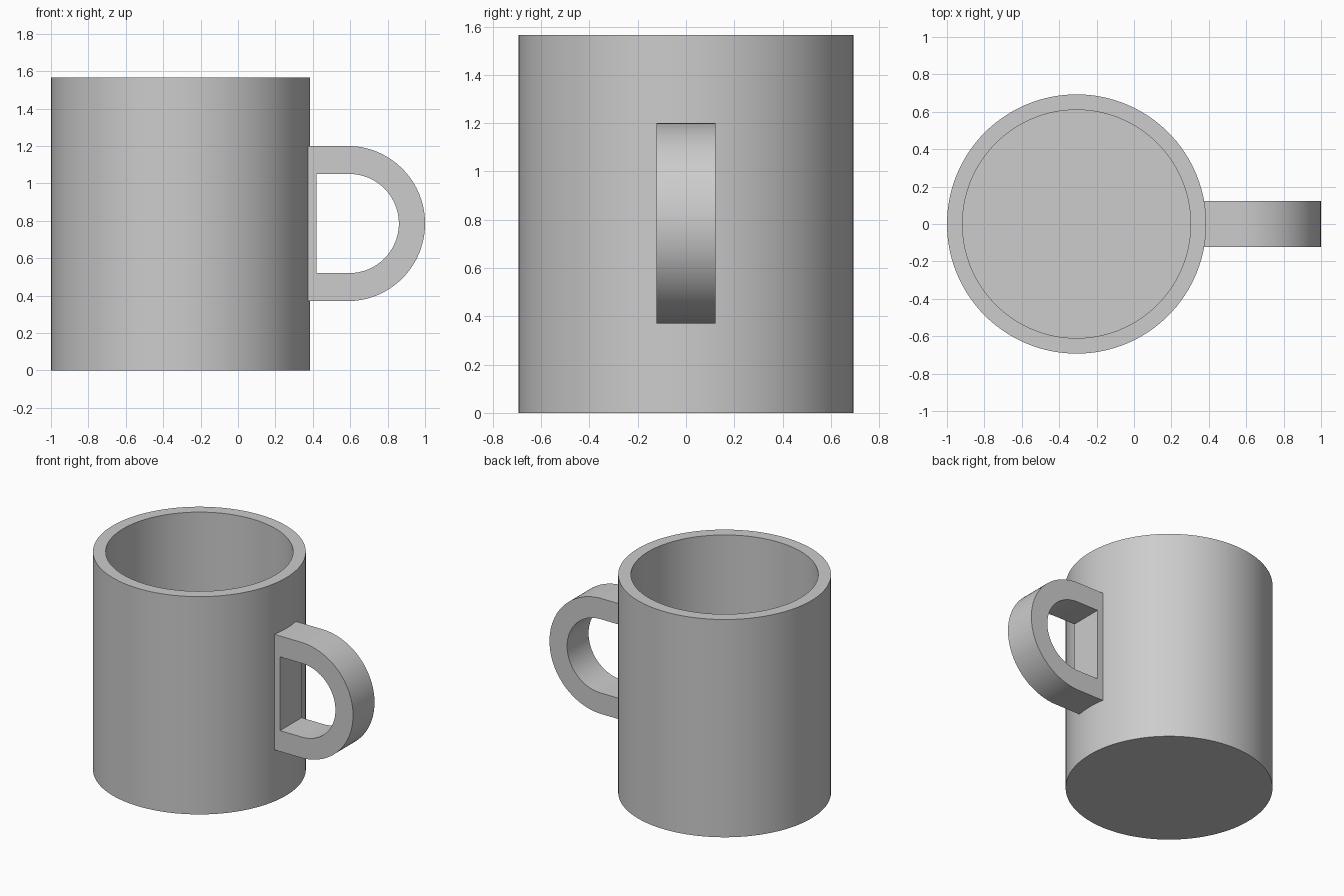
import bpy
import bmesh
from math import pi, sin, cos, radians
from mathutils import Matrix, Vector

cube = bpy.data.objects.get("Cube")
if cube:
    bpy.data.objects.remove(cube, do_unlink=True)

HEIGHT = 1.565
OUTER_R, INNER_R = 0.693, 0.61
FLOOR = 0.08
CUP_X = -0.307

grey = bpy.data.materials.new("light_grey")
grey.use_nodes = True
colour = (0.604, 0.604, 0.604, 1)
grey.diffuse_color = colour
grey.node_tree.nodes["Principled BSDF"].inputs["Base Color"].default_value = colour


def finish(bm, name):
    """Turn a bmesh into a smooth object with sharp edges kept."""
    bmesh.ops.recalc_face_normals(bm, faces=bm.faces)
    mesh = bpy.data.meshes.new(name)
    bm.to_mesh(mesh)
    bm.free()
    mesh.materials.append(grey)
    obj = bpy.data.objects.new(name, mesh)
    bpy.context.collection.objects.link(obj)
    bpy.ops.object.select_all(action='DESELECT')
    obj.select_set(True)
    bpy.context.view_layer.objects.active = obj
    bpy.ops.object.shade_smooth_by_angle(angle=radians(30))
    return obj


# Cup body: a cylinder whose top is inset to a rim and pushed down to the floor
bm = bmesh.new()
bmesh.ops.create_cone(bm, cap_ends=True, segments=128, radius1=OUTER_R,
                      radius2=OUTER_R, depth=HEIGHT,
                      matrix=Matrix.Translation((CUP_X, 0, HEIGHT / 2)))
top = max(bm.faces, key=lambda f: f.calc_center_median().z)
bmesh.ops.inset_region(bm, faces=[top], thickness=OUTER_R - INNER_R)
well = bmesh.ops.extrude_discrete_faces(bm, faces=[top])["faces"][0]
for v in well.verts:
    v.co.z = FLOOR
finish(bm, "cup_body")


# Handle: a D-shaped ring, extruded across its width
HANDLE_Z, BEND_X, HALF_WIDTH, STEPS = 0.785, 0.588, 0.122, 48


def d_loop(bm, back_x, radius, bend_x):
    """Closed D outline: straight back edge, half-circle front."""
    points = [(back_x, radius)]
    for i in range(STEPS + 1):
        a = pi / 2 - pi * i / STEPS
        points.append((bend_x + radius * cos(a), radius * sin(a)))
    points.append((back_x, -radius))
    return [bm.verts.new((x, -HALF_WIDTH, HANDLE_Z + z)) for x, z in points]


bm = bmesh.new()
outer = d_loop(bm, 0.36, 0.415, 0.585)
inner = d_loop(bm, 0.42, 0.265, 0.595)
count = len(outer)
side = []
for i in range(count):
    j = (i + 1) % count
    side.append(bm.faces.new((outer[i], outer[j], inner[j], inner[i])))
extruded = bmesh.ops.extrude_face_region(bm, geom=side, use_keep_orig=True)
moved = [g for g in extruded["geom"] if isinstance(g, bmesh.types.BMVert)]
bmesh.ops.translate(bm, verts=moved, vec=Vector((0, 2 * HALF_WIDTH, 0)))
finish(bm, "handle")
